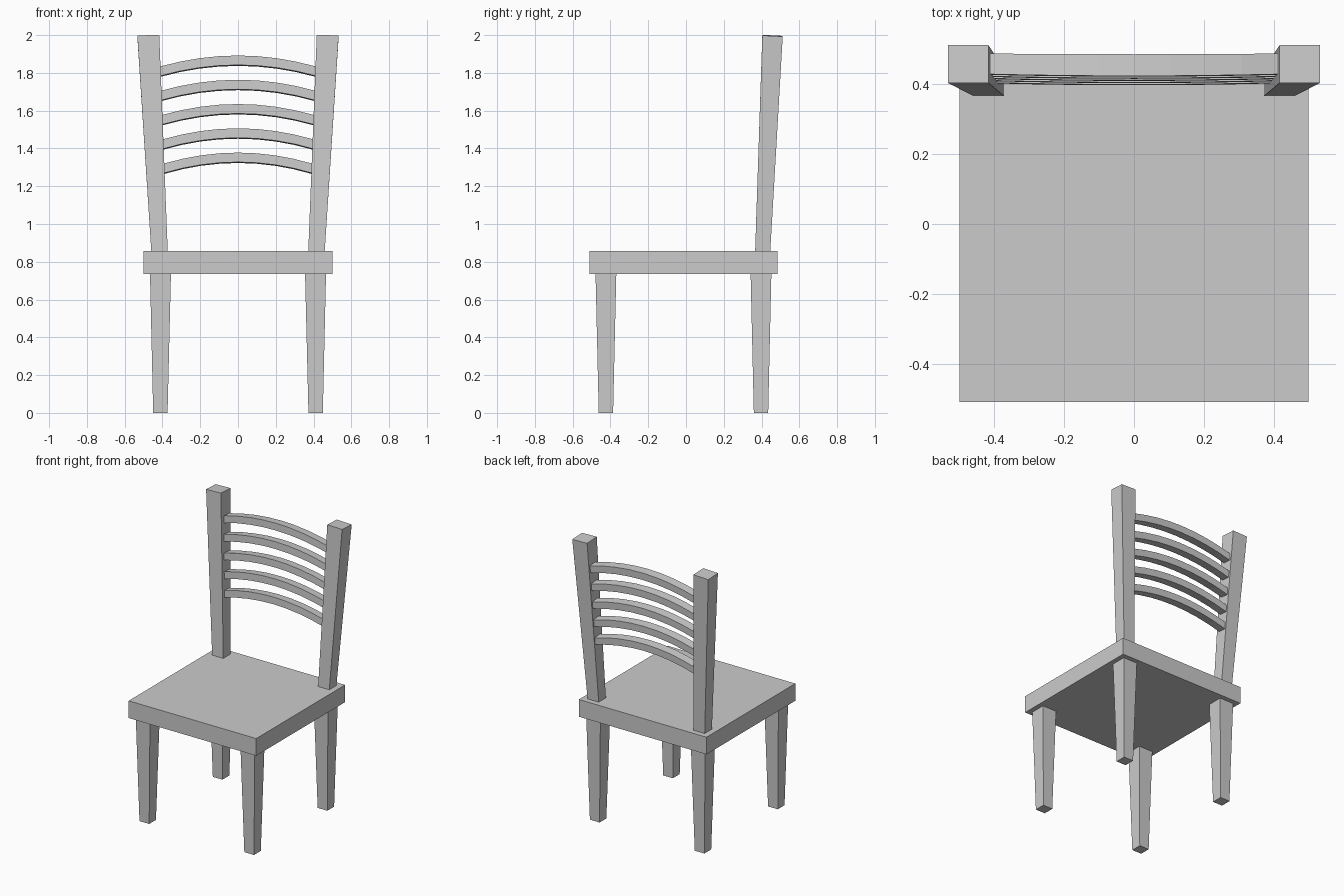
import bpy

if "Cube" in bpy.data.objects:
    bpy.data.objects.remove(bpy.data.objects["Cube"])


def make_object(name, verts, faces):
    mesh = bpy.data.meshes.new(name)
    mesh.from_pydata(verts, [], faces)
    mesh.update()
    obj = bpy.data.objects.new(name, mesh)
    bpy.context.collection.objects.link(obj)
    return obj


def loft(name, rings):
    """Closed solid through a list of four-cornered rings."""
    verts = [p for ring in rings for p in ring]
    faces = [(3, 2, 1, 0)]
    for r in range(len(rings) - 1):
        a = r * 4
        for i in range(4):
            j = (i + 1) % 4
            faces.append((a + i, a + j, a + 4 + j, a + 4 + i))
    n = len(verts)
    faces.append((n - 4, n - 3, n - 2, n - 1))
    return make_object(name, verts, faces)


def rect(x0, x1, y0, y1, z, slope_x=0.0, slope_y=0.0):
    """Horizontal ring, optionally tilted."""
    cx, cy = (x0 + x1) / 2, (y0 + y1) / 2
    return [(x, y, z + slope_x * (x - cx) + slope_y * (y - cy))
            for x, y in ((x0, y0), (x1, y0), (x1, y1), (x0, y1))]


def mirror_x(obj):
    obj.modifiers.new("mirror", 'MIRROR').use_axis[0] = True


# Seat slab
loft("seat", [rect(-0.5, 0.5, -0.51, 0.485, 0.735),
              rect(-0.5, 0.5, -0.51, 0.485, 0.857)])

# Tapered legs
for name, y in (("front_legs", -0.424), ("back_legs", 0.397)):
    mirror_x(loft(name, [
        rect(0.373, 0.449, y - 0.038, y + 0.038, 0.0),
        rect(0.355, 0.466, y - 0.055, y + 0.055, 0.737)]))

# Back posts, leaning outward and backward
mirror_x(loft("back_posts", [
    rect(0.372, 0.459, 0.366, 0.446, 0.855),
    rect(0.417, 0.533, 0.404, 0.512, 1.997, -0.03, -0.05)]))

# Arched slats between the posts
SEGMENTS = 8
LEAN = 0.048
for k in range(5):
    base = 1.27 + 0.1285 * k
    half = 0.374 + 0.0394 * (base + 0.025 - 0.855)
    rings = []
    for i in range(SEGMENTS + 1):
        t = -1 + 2 * i / SEGMENTS
        z = base + 0.058 * (1 - t * t)
        y = 0.424 + LEAN * (base + 0.05 - 1.834) + 0.005 * t * t
        yb = y + 0.062 - 0.003 * t * t
        x = half * t
        rings.append([(x, y - 0.002, z), (x, yb - 0.002, z - 0.005),
                      (x, yb, z + 0.045), (x, y, z + 0.05)])
    loft(f"back_slat_{k + 1}", rings)
